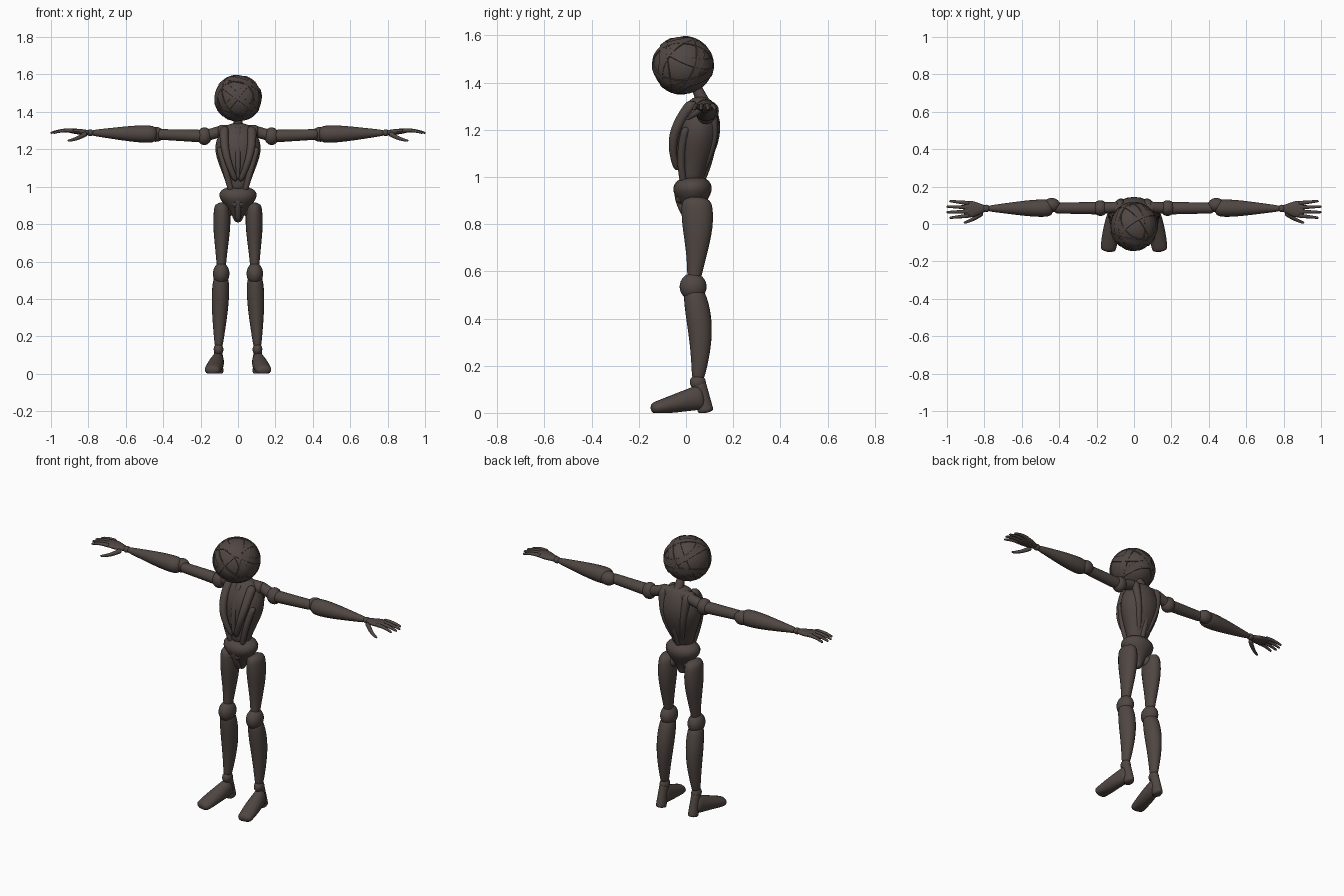
import bpy, bmesh, math
from mathutils import Vector, Euler

cube = bpy.data.objects.get("Cube")
if cube:
    bpy.data.objects.remove(cube)

COLOUR = (.08, .062, .055, 1)
mat = bpy.data.materials.new("dark brown wood")
mat.use_nodes = True
mat.diffuse_color = COLOUR
shader = mat.node_tree.nodes["Principled BSDF"]
shader.inputs["Base Color"].default_value = COLOUR
shader.inputs["Roughness"].default_value = .8


def finish(name, bm):
    bmesh.ops.recalc_face_normals(bm, faces=bm.faces)
    mesh = bpy.data.meshes.new(name)
    bm.to_mesh(mesh)
    bm.free()
    mesh.materials.append(mat)
    obj = bpy.data.objects.new(name, mesh)
    bpy.context.collection.objects.link(obj)
    bpy.ops.object.select_all(action="DESELECT")
    obj.select_set(True)
    bpy.context.view_layer.objects.active = obj
    bpy.ops.object.shade_smooth_by_angle(angle=math.radians(40))


def skin(bm, loops, closed_path=False):
    """Join neighbouring vertex loops with quads, then cap or close the path."""
    followers = loops[1:] + loops[:1] if closed_path else loops[1:]
    for low, high in zip(loops, followers):
        for i in range(len(low)):
            bm.faces.new((low[i - 1], low[i], high[i], high[i - 1]))
    if not closed_path:
        bm.faces.new(loops[0])
        bm.faces.new(loops[-1])


def mix(a, b, t):
    return a + (b - a) * t


def limb(name, start, end, thick, swell=0, peak=.5, wide=(1, 1), bow=(0, 0, 0), side=1):
    """Round-ended bar: thickness runs from thick[0] to thick[1], swelling at peak;
    wide scales it sideways at each end; bow bends the middle."""
    start, end, bow = Vector(start), Vector(end), Vector(bow)
    along = (end - start).normalized()
    across = Vector((0, 1, 0)) if abs(along.x) > .7 else Vector((1, 0, 0))
    across = (across - along * across.dot(along)).normalized()
    depth = along.cross(across)
    steps, sides = 18, 20
    bm = bmesh.new()
    loops = []
    for step in range(steps + 1):
        t = (1 - math.cos(math.pi * step / steps)) / 2
        bulge = math.sin(math.pi * t ** (math.log(.5) / math.log(peak)))
        rounding = math.sqrt(max(.1, 1 - abs(2 * t - 1) ** 20))
        radius = (mix(*thick, t) + swell * bulge) * rounding
        centre = mix(start, end, t) + bow * math.sin(math.pi * t)
        loop = []
        for i in range(sides):
            turn = math.tau * i / sides
            p = centre + across * (radius * mix(*wide, t) * math.cos(turn))
            p += depth * (radius * math.sin(turn))
            loop.append(bm.verts.new((p.x * side, p.y, max(p.z, 0))))
        loops.append(loop)
    skin(bm, loops)
    finish(name, bm)


def ball(name, centre, size, side=1):
    bm = bmesh.new()
    bmesh.ops.create_uvsphere(bm, u_segments=24, v_segments=16, radius=1)
    for v in bm.verts:
        p = Vector(centre) + v.co * Vector(size)
        v.co = (p.x * side, p.y, p.z)
    finish(name, bm)


def head_band(name, tilt, offset):
    """Flat strip wrapped round the head, with wavering width."""
    turn = Euler([math.radians(angle) for angle in tilt]).to_matrix()
    bm = bmesh.new()
    loops = []
    steps = 48
    for step in range(steps):
        w = math.tau * step / steps
        width = .14 + .03 * math.sin(2 * w)
        loop = []
        for edge, lift in ((-1, .96), (-.85, 1.03), (.85, 1.03), (1, .96)):
            h = offset + edge * width
            r = math.sqrt(1 - h * h)
            p = turn @ Vector((r * math.cos(w), r * math.sin(w), h))
            loop.append(bm.verts.new(HEAD + p * lift * HEAD_SIZE))
        loops.append(loop)
    skin(bm, loops, closed_path=True)
    finish(name, bm)


# Head wrapped in crossing bands
HEAD, HEAD_SIZE = Vector((0, -.013, 1.473)), Vector((.126, .128, .122))
ball("head", HEAD, HEAD_SIZE)
bands = {
    "rising": ((0, 40, 0), .05), "falling": ((0, -50, 0), .1),
    "chin": ((20, 10, 0), -.5), "crown": ((-20, 20, 0), .5),
    "left_side": ((70, 20, 30), .1), "right_side": ((70, 0, -50), -.1),
    "back": ((100, 50, 0), .5),
}
for place, (tilt, offset) in bands.items():
    head_band(f"{place}_head_band", tilt, offset)

# Neck, trunk and pelvis
limb("neck", start=(0, .08, 1.3), end=(0, .04, 1.39), thick=(.03, .02))
limb("torso", start=(0, .02, .97), end=(0, .07, 1.34), thick=(.05, .04),
     swell=.05, peak=.62, wide=(1.1, 1.4))
limb("collar", start=(-.11, .08, 1.295), end=(.11, .08, 1.295), thick=(.035, .035))
limb("breastbone", start=(0, .02, 1.32), end=(0, -.04, 1.04), thick=(.02, .01),
     bow=(0, -.025, 0))
limb("spine", start=(0, .1, 1.3), end=(0, .06, .97), thick=(.016, .016), bow=(0, .03, 0))
limb("pelvis", start=(0, .035, .81), end=(0, .025, 1), thick=(.02, .05),
     swell=.04, peak=.7, wide=(1, 1.3))
limb("pelvis_ridge", start=(0, -.03, .97), end=(0, .01, .82), thick=(.02, .015),
     bow=(0, -.015, 0))

# Joints of the left side, mirrored for the right
shoulder, elbow, wrist = (.18, .085, 1.27), (.43, .085, 1.28), (.79, .083, 1.288)
knuckles = Vector((.91, .078, 1.3))
hip, knee, ankle = (.085, .045, .915), (.09, .03, .535), (.104, .05, .13)

for side, word in ((1, "left"), (-1, "right")):
    # Chest, rib and back plates converging in a V
    limb(f"{word}_chest_plate", start=(.075, .03, 1.32), end=(.012, -.04, 1.03),
         thick=(.026, .014), bow=(.02, -.045, 0), side=side)
    limb(f"{word}_rib_plate", start=(.1, 0, 1.21), end=(.035, -.01, .97),
         thick=(.018, .015), bow=(0, -.015, 0), side=side)
    limb(f"{word}_shoulder_blade", start=(.08, .1, 1.32), end=(.025, .07, 1.02),
         thick=(.025, .012), bow=(.01, .03, 0), side=side)
    limb(f"{word}_hip_crest", start=(0, -.03, .9), end=(.09, .02, .955),
         thick=(.02, .015), side=side)

    # Arm
    limb(f"{word}_shoulder_joint", start=(.08, .09, 1.3), end=shoulder,
         thick=(.03, .03), side=side)
    ball(f"{word}_shoulder", shoulder, (.04, .042, .047), side)
    limb(f"{word}_upper_arm", start=shoulder, end=elbow, thick=(.034, .028), side=side)
    ball(f"{word}_elbow", Vector(elbow) + Vector((.01, .016, 0)), (.045, .038, .04), side)
    limb(f"{word}_forearm", start=elbow, end=wrist, thick=(.032, .014),
         swell=.018, peak=.25, side=side)

    # Hand
    ball(f"{word}_wrist", wrist, (.02, .02, .018), side)
    limb(f"{word}_palm", start=wrist, end=knuckles, thick=(.012, .01),
         swell=.004, wide=(1.2, 4), side=side)
    for finger, spread in zip(("index", "middle", "ring", "little"), (-1.5, -.5, .5, 1.5)):
        root = knuckles + Vector((-.03, spread * .022, 0))
        reach = .1 - .015 * abs(spread)
        tip = knuckles + Vector((reach, spread * .03, -.013))
        limb(f"{word}_{finger}_finger", start=root, end=tip, thick=(.012, .006),
             bow=(0, 0, .006), side=side)
    limb(f"{word}_thumb", start=(.81, .06, 1.285), end=(.91, .005, 1.245),
         thick=(.014, .006), bow=(0, -.006, -.006), side=side)

    # Leg
    ball(f"{word}_hip", (.06, .045, .87), (.035, .035, .035), side)
    limb(f"{word}_thigh", start=knee, end=hip, thick=(.025, .06),
         swell=.015, peak=.7, wide=(.85, .64), bow=(0, .01, 0), side=side)
    ball(f"{word}_knee", knee, (.044, .057, .058), side)
    limb(f"{word}_calf", start=knee, end=ankle, thick=(.034, .024),
         swell=.022, peak=.35, wide=(.9, .8), bow=(0, .02, 0), side=side)

    # Foot
    ball(f"{word}_ankle", ankle, (.026, .034, .032), side)
    limb(f"{word}_foot", start=(.105, .075, .07), end=(.14, -.147, .015),
         thick=(.055, .025), wide=(.55, 1.6), side=side)
    limb(f"{word}_heel", start=(.105, .055, .13), end=(.105, .085, 0),
         thick=(.028, .034), wide=(.8, .8), side=side)
